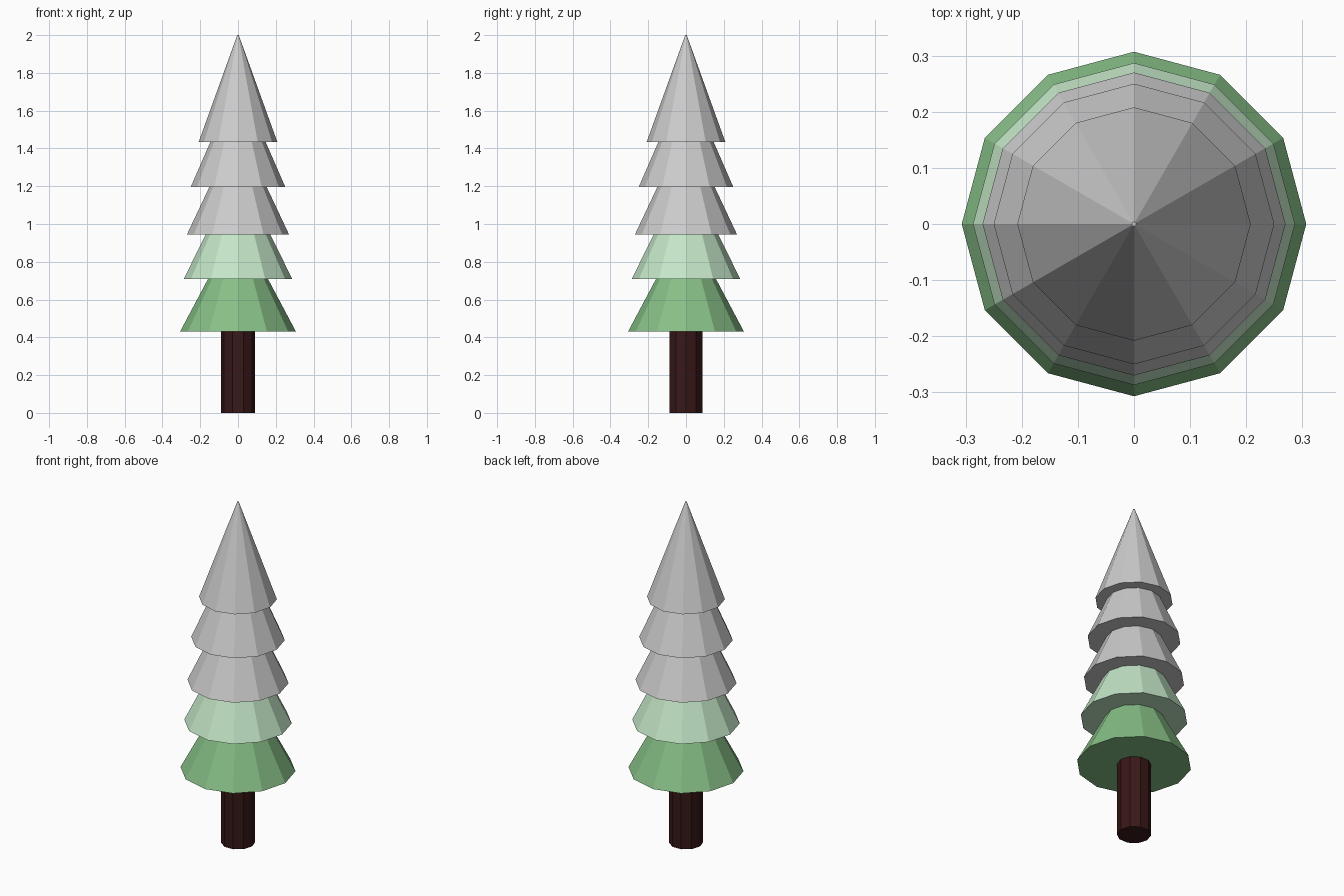
import bpy

if "Cube" in bpy.data.objects:
    bpy.data.objects.remove(bpy.data.objects["Cube"])

def material(name, rgb):
    m = bpy.data.materials.new(name)
    m.diffuse_color = (*rgb, 1.0)
    m.use_nodes = True
    m.node_tree.nodes["Principled BSDF"].inputs["Base Color"].default_value = m.diffuse_color
    return m

def cone(name, sides, r_low, r_top, z_low, z_top, mat=None):
    bpy.ops.mesh.primitive_cone_add(
        vertices=sides, radius1=r_low, radius2=r_top, depth=z_top - z_low,
        location=(0, 0, (z_low + z_top) / 2))
    ob = bpy.context.object
    ob.name = name
    if mat:
        ob.data.materials.append(mat)
    return ob

bark = material("bark", (0.04, 0.009, 0.009))
green = material("green", (0.24, 0.52, 0.24))
pale_green = material("pale_green", (0.55, 0.79, 0.57))

# Trunk: ten-sided, first corner turned onto the x axis
trunk = cone("trunk", 10, 0.091, 0.091, 0.0, 0.46, bark)
trunk.rotation_euler.z = 1.5707963

# Foliage tiers: base radius, base height, tip height, colour
tiers = [
    (0.307, 0.430, 1.00, green),
    (0.287, 0.710, 1.28, pale_green),
    (0.270, 0.945, 1.51, None),
    (0.250, 1.197, 1.76, None),
    (0.208, 1.435, 2.00, None),
]
for i, (radius, base, tip, mat) in enumerate(tiers, 1):
    cone(f"foliage_tier_{i}", 12, radius, 0.004, base, tip, mat)
